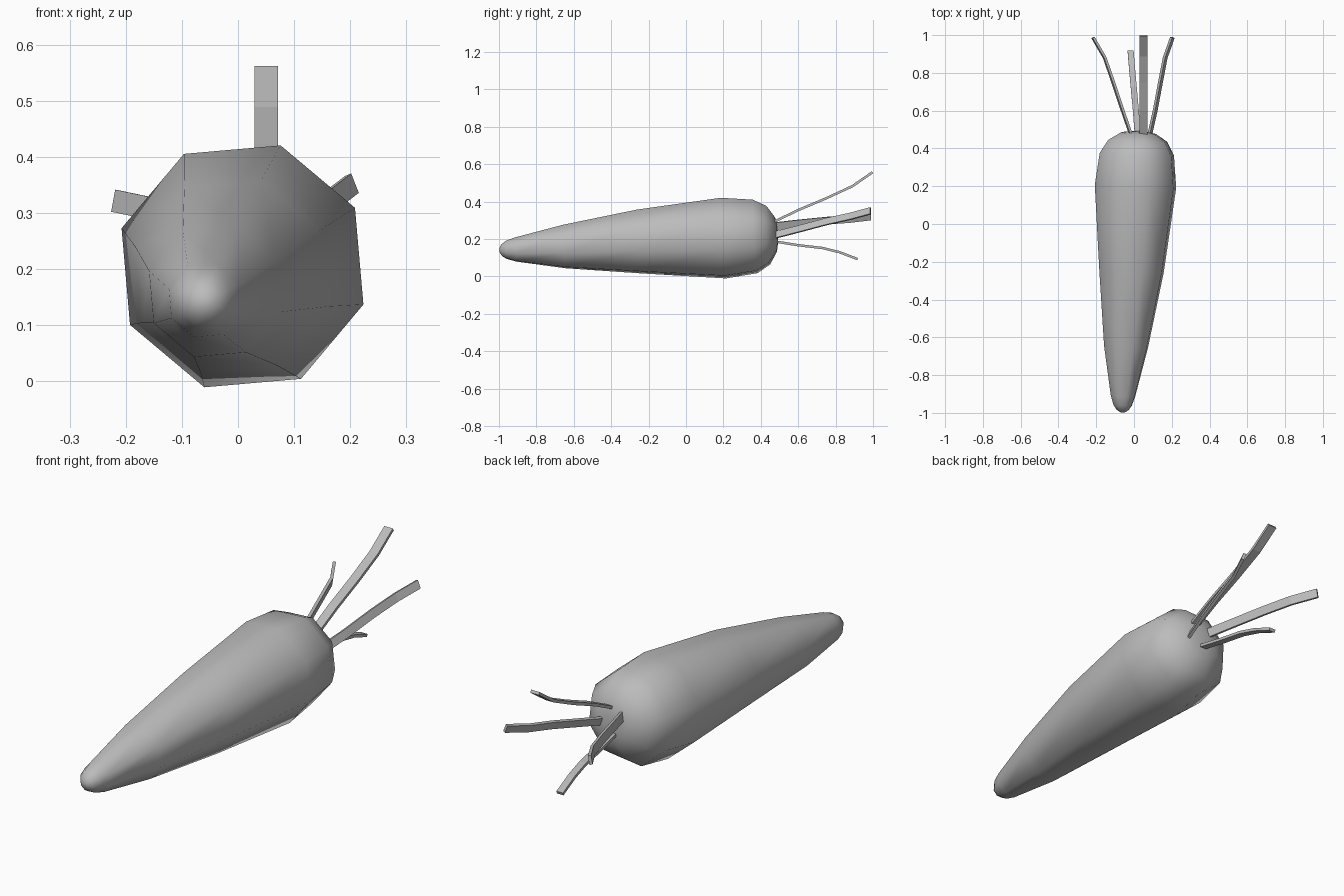
import bpy, bmesh
from math import sin, cos, radians
from mathutils import Vector

cube = bpy.data.objects.get("Cube")
if cube:
    bpy.data.objects.remove(cube, do_unlink=True)

grey = bpy.data.materials.new("plain grey")
grey.use_nodes = True
colour = (0.5, 0.5, 0.5, 1)
grey.diffuse_color = colour
grey.node_tree.nodes["Principled BSDF"].inputs["Base Color"].default_value = colour


def loft(name, rings, smooth):
    """Skin a list of closed rings of points and cap both ends."""
    bm = bmesh.new()
    loops = [[bm.verts.new(p) for p in ring] for ring in rings]
    n = len(loops[0])
    for a, b in zip(loops, loops[1:]):
        for i in range(n):
            j = (i + 1) % n
            bm.faces.new((a[i], a[j], b[j], b[i]))
    bm.faces.new(loops[0])
    bm.faces.new(loops[-1])
    bmesh.ops.recalc_face_normals(bm, faces=bm.faces)
    for f in bm.faces:
        f.smooth = smooth
    mesh = bpy.data.meshes.new(name)
    bm.to_mesh(mesh)
    bm.free()
    mesh.materials.append(grey)
    obj = bpy.data.objects.new(name, mesh)
    bpy.context.collection.objects.link(obj)


# Root: eight-sided rings along a slightly tilted axis (y, centre x, centre z, radius)
SIDES, TWIST, TILT = 8, 27.5, 0.05
profile = [
    (-0.997, -0.060, 0.140, 0.012), (-0.985, -0.060, 0.140, 0.033),
    (-0.96, -0.060, 0.142, 0.051), (-0.91, -0.058, 0.144, 0.068),
    (-0.65, -0.042, 0.160, 0.122), (-0.25, -0.013, 0.187, 0.179),
    (0.20, 0.008, 0.205, 0.226), (0.37, 0.015, 0.214, 0.206),
    (0.44, 0.020, 0.221, 0.164), (0.48, 0.022, 0.225, 0.098),
    (0.49, 0.023, 0.226, 0.045),
]
rings = []
for y, cx, cz, r in profile:
    ring = []
    for k in range(SIDES):
        a = radians(TWIST + 360 * k / SIDES)
        dx, dz = r * cos(a), r * sin(a)
        ring.append((cx + dx, y - TILT * (dx + dz), cz + dz))
    rings.append(ring)
loft("root", rings, True)


# Stalks: thin bent ribbons with a rectangular section
def stalk(name, path, across, width, thickness=0.013):
    pts = [Vector(p) for p in path]
    rings = []
    for i, p in enumerate(pts):
        along = pts[min(i + 1, len(pts) - 1)] - pts[max(i - 1, 0)]
        w = Vector(across).normalized()
        t = along.cross(w).normalized() * thickness / 2
        w = w * width / 2
        rings.append([p + w + t, p - w + t, p - w - t, p + w - t])
    loft(name, rings, False)


stalk("top_stalk", [(0.05, 0.47, 0.292), (0.05, 0.60, 0.355), (0.05, 0.75, 0.418),
                    (0.05, 0.89, 0.483), (0.05, 0.997, 0.557)], (1, 0, 0), 0.042)
stalk("bottom_stalk", [(0.02, 0.47, 0.188), (0.01, 0.60, 0.167), (-0.002, 0.73, 0.152),
                       (-0.01, 0.82, 0.130), (-0.018, 0.917, 0.093)], (1, 0, 0), 0.032)
stalk("right_stalk", [(-0.015, 0.47, 0.268), (-0.06, 0.60, 0.283), (-0.11, 0.75, 0.298),
                      (-0.155, 0.88, 0.308), (-0.217, 0.987, 0.321)], (0.007, 0, 0.038), 0.04)
stalk("left_stalk", [(0.083, 0.47, 0.220), (0.112, 0.60, 0.253), (0.14, 0.75, 0.293),
                     (0.165, 0.88, 0.322), (0.203, 0.987, 0.351)], (-0.013, 0, 0.033), 0.037)
